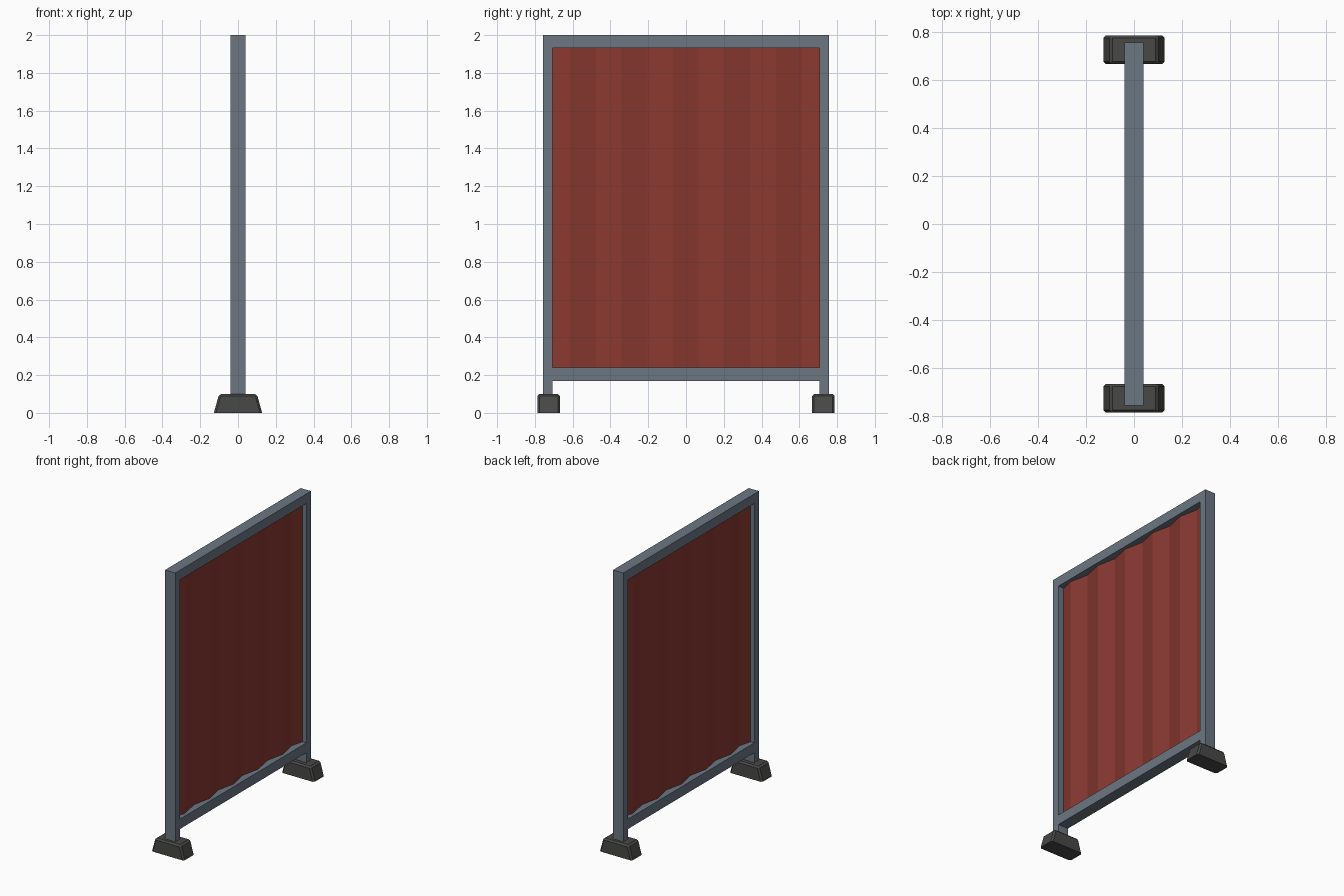
import bpy, bmesh, math
from mathutils import Vector

if "Cube" in bpy.data.objects:
    bpy.data.objects.remove(bpy.data.objects["Cube"])


def material(name, rgb):
    m = bpy.data.materials.new(name)
    m.diffuse_color = (*rgb, 1)
    m.use_nodes = True
    m.node_tree.nodes["Principled BSDF"].inputs["Base Color"].default_value = m.diffuse_color
    return m


STEEL = material("blue_grey_steel", (0.150, 0.182, 0.225))
RED = material("red_fabric", (0.25, 0.040, 0.030))
RUBBER = material("dark_rubber", (0.065, 0.065, 0.063))


def finish(bm, name, mat):
    bmesh.ops.recalc_face_normals(bm, faces=bm.faces)
    me = bpy.data.meshes.new(name)
    bm.to_mesh(me)
    bm.free()
    me.materials.append(mat)
    ob = bpy.data.objects.new(name, me)
    bpy.context.collection.objects.link(ob)
    return ob


def box(lo, hi):
    bm = bmesh.new()
    bmesh.ops.create_cube(bm, size=1)
    lo, hi = Vector(lo), Vector(hi)
    for v in bm.verts:
        v.co = Vector([lo[i] + (v.co[i] + 0.5) * (hi[i] - lo[i]) for i in range(3)])
    return bm


W, IN, OUT = 0.04, 0.706, 0.758   # half depth, inner and outer post edges

for side, s in (("left", -1), ("right", 1)):
    # Upright post
    y0, y1 = sorted((s * IN, s * OUT))
    finish(box((-W, y0, 0.06), (W, y1, 2.0)), side + "_post", STEEL)

    # Foot: block tapered along x, chamfered everywhere but underneath
    y0, y1 = sorted((s * 0.667, s * 0.787))
    bm = box((-0.128, y0, 0), (0.128, y1, 0.10))
    for v in bm.verts:
        if v.co.z > 0.05:
            v.co.x *= 0.78
    edges = [e for e in bm.edges if max(v.co.z for v in e.verts) > 0.05]
    bmesh.ops.bevel(bm, geom=edges, offset=0.011, segments=1, affect='EDGES')
    finish(bm, side + "_foot", RUBBER)

# Horizontal rails between the posts
for name, z0, z1 in (("bottom_rail", 0.17, 0.24), ("top_rail", 1.932, 2.0)):
    finish(box((-W, -IN, z0), (W, IN, z1)), name, STEEL)

# Folded fabric panel: a thin pleated sheet
PERIOD, AMP = 0.273, 0.014
ys = [-IN] + [(k + 0.5) * PERIOD / 2 for k in range(-5, 5)] + [IN]
bm = bmesh.new()
rows = []
for y in ys:
    x = -AMP * math.sin(2 * math.pi * y / PERIOD)
    rows.append([bm.verts.new((x, y, z)) for z in (0.236, 1.936)])
for a, b in zip(rows, rows[1:]):
    bm.faces.new((a[0], b[0], b[1], a[1]))
panel = finish(bm, "fabric_panel", RED)
mod = panel.modifiers.new("thickness", 'SOLIDIFY')
mod.thickness = 0.004
mod.offset = 0
